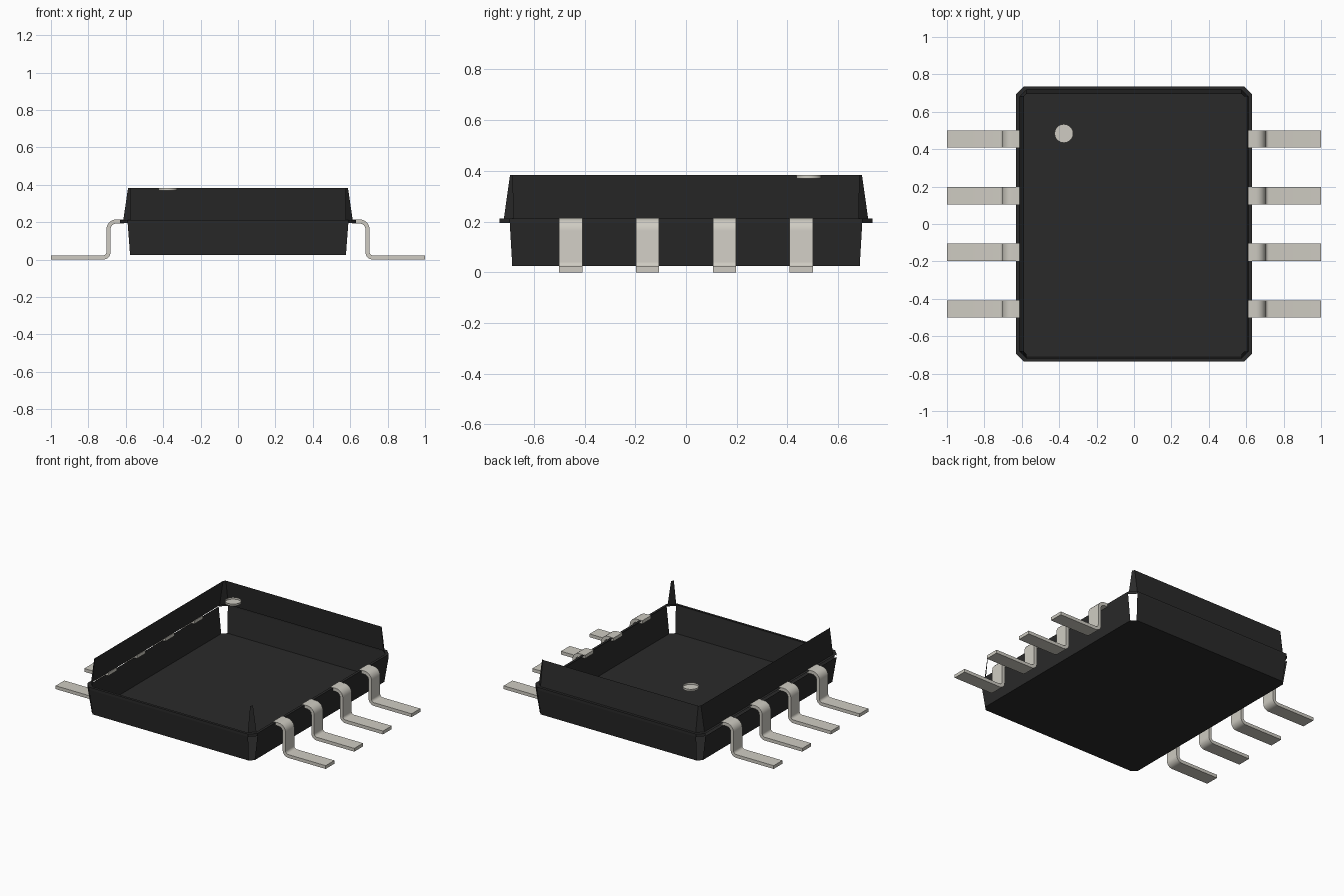
import bpy, bmesh, math

cube = bpy.data.objects.get("Cube")
if cube:
    bpy.data.objects.remove(cube, do_unlink=True)


def material(name, rgb):
    m = bpy.data.materials.new(name)
    m.use_nodes = True
    col = (*rgb, 1)
    m.diffuse_color = col
    bsdf = m.node_tree.nodes["Principled BSDF"]
    bsdf.inputs["Base Color"].default_value = col
    bsdf.inputs["Roughness"].default_value = 0.6
    return m


black = material("black plastic", (0.023, 0.023, 0.023))
metal = material("tinned metal", (0.62, 0.60, 0.54))


def finish(name, bm, mat, smooth=False):
    me = bpy.data.meshes.new(name)
    bm.to_mesh(me)
    bm.free()
    me.materials.append(mat)
    ob = bpy.data.objects.new(name, me)
    bpy.context.collection.objects.link(ob)
    if smooth:
        bpy.ops.object.select_all(action='DESELECT')
        ob.select_set(True)
        bpy.context.view_layer.objects.active = ob
        bpy.ops.object.shade_smooth_by_angle(angle=math.radians(35))
    return ob


def ring(bm, x, y, z, c):
    """Chamfered rectangle; edges run +x, corner, +y, corner, -x, corner, -y, corner."""
    pts = [(x, c - y), (x, y - c), (x - c, y), (c - x, y),
           (-x, y - c), (-x, c - y), (c - x, -y), (x - c, -y)]
    return [bm.verts.new((px, py, z)) for px, py in pts]


def loft(bm, a, b, edges=range(8)):
    for i in edges:
        j = (i + 1) % 8
        bm.faces.new((a[i], a[j], b[j], b[i]))


# Lower tray: floor and four sides, open at the corners
bm = bmesh.new()
low = ring(bm, 0.604, 0.712, 0.024, 0.027)
rim = ring(bm, 0.63, 0.735, 0.195, 0.04)
bm.faces.new(low[::-1])
loft(bm, low, rim, (0, 2, 4, 6))
finish("lower_body", bm, black)

# Upper shell: back and right-hand walls plus corner strips, no lid
bm = bmesh.new()
loft(bm, ring(bm, 0.613, 0.718, 0.213, 0.038),
     ring(bm, 0.588, 0.694, 0.383, 0.012), (1, 2, 3, 4, 5, 7))
finish("upper_walls", bm, black)

# Thin band around the seam, open on the right-hand side
bm = bmesh.new()
band_low = ring(bm, 0.63, 0.735, 0.195, 0.04)
band_top = ring(bm, 0.63, 0.735, 0.213, 0.04)
ledge = ring(bm, 0.613, 0.718, 0.213, 0.038)
loft(bm, band_low, band_top, (0, 1, 2, 3, 5, 6, 7))
loft(bm, band_top, ledge)
finish("seam_band", bm, black)


# Bent leads
def lead_profile():
    t, n = 0.011, 6
    line = [(0.61, 0.2035, 0.0)]                 # x, z and slope downwards
    for i in range(n + 1):                       # shoulder bend
        a = math.pi / 2 * i / n
        line.append((0.652 + 0.04 * math.sin(a), 0.1635 + 0.04 * math.cos(a), a))
    for i in range(n + 1):                       # ankle bend
        a = math.pi / 2 * (1 - i / n)
        line.append((0.722 - 0.03 * math.sin(a), 0.041 - 0.03 * math.cos(a), a))
    line.append((1.0, 0.011, 0.0))
    upper = [(x + t * math.sin(a), z + t * math.cos(a)) for x, z, a in line]
    lower = [(x - t * math.sin(a), z - t * math.cos(a)) for x, z, a in line]
    return upper, lower


def make_lead(name, side, y, half=0.046):
    bm = bmesh.new()
    upper, lower = lead_profile()
    rows = [[bm.verts.new((side * x, y + s * half, z)) for x, z in prof]
            for prof, s in ((upper, -1), (upper, 1), (lower, 1), (lower, -1))]
    for k in range(4):
        a, b = rows[k], rows[(k + 1) % 4]
        for i in range(len(upper) - 1):
            bm.faces.new((a[i], a[i + 1], b[i + 1], b[i]))
    for end in (0, -1):
        bm.faces.new([r[end] for r in rows])
    bmesh.ops.recalc_face_normals(bm, faces=bm.faces)
    finish(name, bm, metal, smooth=True)


for side, label in ((1, "left"), (-1, "right")):
    for k in range(4):
        make_lead(f"{label}_lead_{k + 1}", side, 0.4545 - 0.303 * k)

# Shallow round marker dish
bm = bmesh.new()
bmesh.ops.create_cone(bm, cap_ends=True, segments=20, radius1=0.05,
                      radius2=0.05, depth=0.013)
bm.normal_update()
lid = [f for f in bm.faces if f.normal.z > 0.9]
bmesh.ops.delete(bm, geom=lid, context='FACES_ONLY')
dish = finish("marker_dish", bm, metal, smooth=True)
dish.location = (-0.375, 0.484, 0.3765)
